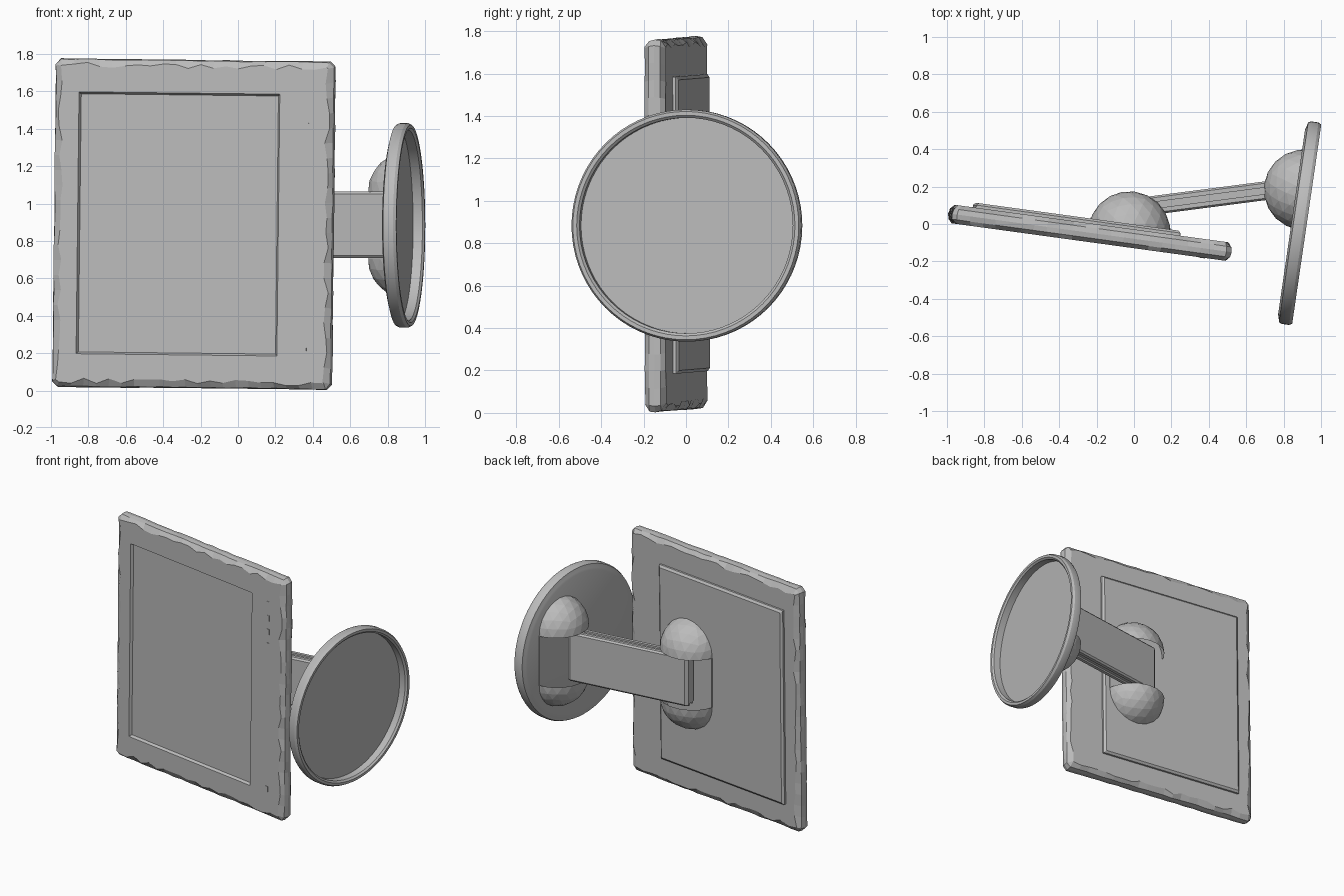
import bpy, bmesh, random
from math import radians
from mathutils import Matrix, Vector

random.seed(4)
if "Cube" in bpy.data.objects:
    bpy.data.objects.remove(bpy.data.objects["Cube"])

GREY = (0.5, 0.5, 0.5, 1)
mat = bpy.data.materials.new("plain grey")
mat.use_nodes = True
mat.diffuse_color = GREY
mat.node_tree.nodes["Principled BSDF"].inputs["Base Color"].default_value = GREY


def frame(x, y, z, yaw, roll=0):
    return (Matrix.Translation((x, y, z)) @ Matrix.Rotation(radians(yaw), 4, 'Z')
            @ Matrix.Rotation(radians(roll), 4, 'Y'))


def finish(bm, name, matrix):
    bmesh.ops.recalc_face_normals(bm, faces=bm.faces[:])
    mesh = bpy.data.meshes.new(name)
    bm.to_mesh(mesh)
    bm.free()
    mesh.materials.append(mat)
    ob = bpy.data.objects.new(name, mesh)
    ob.matrix_world = matrix
    bpy.context.collection.objects.link(ob)
    return ob


def box(name, matrix, centre, size, bevel=0):
    bm = bmesh.new()
    bmesh.ops.create_cube(bm, size=1, matrix=Matrix.Translation(centre) @ Matrix.Diagonal((*size, 1)))
    if bevel:
        bmesh.ops.bevel(bm, geom=bm.edges[:], offset=bevel, segments=2, profile=0.5, affect='EDGES')
    return finish(bm, name, matrix)


def skin(bm, rings):
    # Join successive closed rings and cap both ends
    loops = [[bm.verts.new(p) for p in ring] for ring in rings]
    n = len(loops[0])
    for a, b in zip(loops, loops[1:]):
        for i in range(n):
            j = (i + 1) % n
            bm.faces.new((a[i], a[j], b[j], b[i]))
    bm.faces.new(loops[0])
    bm.faces.new(loops[-1])


def rect_ring(cx, cz, hw, hh, y, corner, rough=0, steps=22):
    # Rectangle with clipped corners; rough makes a hand-chipped outline
    pts = []
    sides = ((1, 0, hw, hh), (0, 1, hh, hw), (-1, 0, hw, hh), (0, -1, hh, hw))
    for dx, dz, half, off in sides:
        for i in range(steps):
            t = (2 * i / (steps - 1) - 1) * (half - corner)
            d = off - random.random() * rough
            pts.append((cx + dx * t + dz * d, y, cz + dz * t - dx * d))
    return pts


panel = frame(-0.235, -0.047, 0.89, -7.8, 0.65)
HW, HH, T = 0.757, 0.88, 0.05
SX, SW, SH = -0.08, 0.542, 0.70

# Framed panel: screen recess, chipped rim, back plate
bm = bmesh.new()
skin(bm, [
    rect_ring(SX, 0, SW - 0.01, SH - 0.01, -T + 0.018, 0.002),
    rect_ring(SX, 0, SW, SH, -T, 0.002),
    rect_ring(0, 0, HW - 0.022, HH - 0.022, -T, 0.02, 0.03),
    rect_ring(0, 0, HW - 0.004, HH - 0.004, -T + 0.022, 0.03, 0.006),
    rect_ring(0, 0, HW, HH, 0, 0.03, 0.004),
    rect_ring(0, 0, HW - 0.004, HH - 0.004, T - 0.022, 0.03, 0.006),
    rect_ring(0, 0, HW - 0.022, HH - 0.022, T, 0.02, 0.03),
    rect_ring(SX, 0, SW + 0.01, SH, T, 0.002),
    rect_ring(SX, 0, SW + 0.01, SH, T + 0.014, 0.002),
    rect_ring(SX, 0, SW - 0.005, SH - 0.015, T + 0.026, 0.002),
])
finish(bm, "panel", panel)

# Small front buttons
for i, z in enumerate((0.665, 0.565, 0.465, 0.365, -0.675)):
    box(f"button_{i + 1}", panel, (0.61, -T, z), (0.02, 0.005, 0.04))

# Wall disc: lathed profile with raised rim around a shallow recess
disc = frame(0.883, 0.005, 0.883, 81.7)
profile = [(0, 0.041), (0.5, 0.041), (0.515, 0.036), (0.54, 0.03), (0.547, 0.015), (0.547, -0.025),
           (0.538, -0.041), (0.52, -0.041), (0.508, -0.03), (0.508, 0.02), (0, 0.02)]
bm = bmesh.new()
verts = [bm.verts.new((r, y, 0)) for r, y in profile]
edges = [bm.edges.new(pair) for pair in zip(verts, verts[1:])]
bmesh.ops.spin(bm, geom=verts + edges, cent=(0, 0, 0), axis=(0, 1, 0), angle=radians(360), steps=72)
bmesh.ops.remove_doubles(bm, verts=bm.verts[:], dist=0.0005)
wall_disc = finish(bm, "wall_disc", disc)
bpy.context.view_layer.objects.active = wall_disc
wall_disc.select_set(True)
bpy.ops.object.shade_smooth_by_angle(angle=radians(25))
wall_disc.select_set(False)


def dome(name, matrix, centre, radius, side, base):
    # Quarter ball: flat towards the arm and flat on the mounting face
    bm = bmesh.new()
    bmesh.ops.create_icosphere(bm, subdivisions=3, radius=radius, matrix=Matrix.Translation(centre))
    for co, no in ((centre, (0, 0, side)), ((0, base, 0), (0, 1, 0))):
        cut = bmesh.ops.bisect_plane(bm, geom=bm.verts[:] + bm.edges[:] + bm.faces[:],
                                     plane_co=co, plane_no=no, clear_inner=True)
        rim = [e for e in cut["geom_cut"] if isinstance(e, bmesh.types.BMEdge)]
        bmesh.ops.edgenet_fill(bm, edges=rim)
    return finish(bm, name, matrix)


# Pairs of domes with a thin floor in the slot between them
SLOT = 0.178
mounts = (("panel", frame(-0.025, -0.045, 0.885, -7.8), 0, 0, 0.22, 0.01, 0.052),
          ("disc", disc, 0.18, 0.0, 0.215, 0.021, 0.046))
for name, matrix, x, y, radius, base, floor in mounts:
    for label, side in (("upper", 1), ("lower", -1)):
        dome(f"{name}_{label}_dome", matrix, Vector((x, y, side * SLOT)), radius, side, base)
    box(f"{name}_slot_floor", matrix, (x, floor - 0.008, 0), (2 * radius - 0.01, 0.016, 2 * SLOT))

# Arm: flat bar with shallow grooves along its top and bottom
arm = frame(0.35, 0.132, 0.886, 7.4)
H, W, G, D = 0.177, 0.05, 0.017, 0.012
half = [(-W, H - 0.012), (-W + 0.01, H), (-G, H), (-G, H - D), (G, H - D), (G, H), (W - 0.01, H), (W, H - 0.012)]
section = half + [(-y, -z) for y, z in half]
bm = bmesh.new()
skin(bm, [[(x, y * s, z) for y, z in section]
          for x, s in ((-0.445, 0.7), (-0.425, 1), (0.425, 1), (0.445, 0.7))])
finish(bm, "arm", arm)
